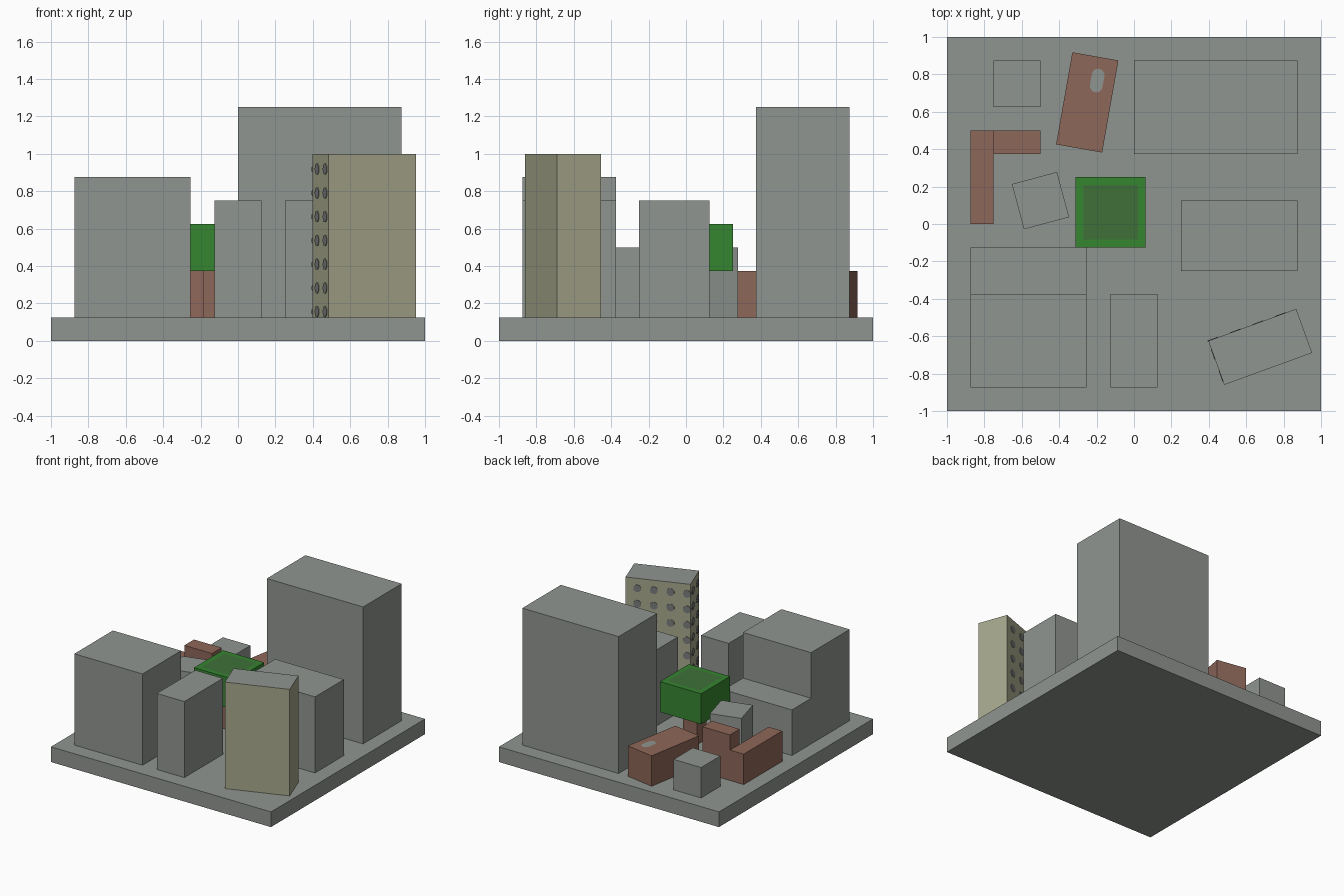
import bpy, bmesh, math
from mathutils import Matrix, Vector

if "Cube" in bpy.data.objects:
    bpy.data.objects.remove(bpy.data.objects["Cube"])


def material(name, rgb):
    m = bpy.data.materials.new(name)
    m.diffuse_color = (*rgb, 1)
    m.use_nodes = True
    m.node_tree.nodes["Principled BSDF"].inputs["Base Color"].default_value = m.diffuse_color
    return m


GRAY = material("concrete_gray", (0.28, 0.30, 0.28))
BRICK = material("brick_red", (0.27, 0.135, 0.10))
STONE = material("pale_yellow_stone", (0.38, 0.385, 0.26))
GLASS = material("window_gray", (0.19, 0.20, 0.20))
LEAF = material("leaf_green", (0.036, 0.235, 0.03))
DARK_LEAF = material("shaded_leaf_green", (0.05, 0.16, 0.04))
GROUND = 0.125


def finish(bm, name, *mats):
    mesh = bpy.data.meshes.new(name)
    bm.to_mesh(mesh)
    bm.free()
    for m in mats:
        mesh.materials.append(m)
    obj = bpy.data.objects.new(name, mesh)
    bpy.context.collection.objects.link(obj)
    return obj


def box(name, mat, center, size, z0, z1, turn=0):
    bm = bmesh.new()
    bmesh.ops.create_cube(bm, size=1)
    bm.transform(Matrix.Translation((*center, (z0 + z1) / 2))
                 @ Matrix.Rotation(math.radians(turn), 4, 'Z')
                 @ Matrix.Diagonal((*size, z1 - z0, 1)))
    return finish(bm, name, mat)


# Ground slab and plain gray blocks
box("ground_slab", GRAY, (0, 0), (2, 2), 0, GROUND)
box("tall_tower", GRAY, (0.4375, 0.625), (0.875, 0.5), GROUND, 1.25)
box("small_block", GRAY, (-0.625, 0.75), (0.25, 0.25), GROUND, 0.375)
box("turned_block", GRAY, (-0.5, 0.125), (0.25, 0.25), GROUND, 0.5, 15)
box("east_block", GRAY, (0.5625, -0.0625), (0.625, 0.375), GROUND, 0.75)
box("west_block_high", GRAY, (-0.565, -0.625), (0.62, 0.5), GROUND, 0.875)
box("west_block_low", GRAY, (-0.565, -0.25), (0.62, 0.25), GROUND, 0.5)
box("south_block", GRAY, (0, -0.625), (0.25, 0.5), GROUND, 0.75)

# Brick L-shaped house
box("brick_long_wing", BRICK, (-0.8125, 0.25), (0.125, 0.5), GROUND, 0.375)
box("brick_high_wing", BRICK, (-0.625, 0.4375), (0.25, 0.125), GROUND, 0.5)

# Turned brick house with a rounded roof patch
box("brick_house", BRICK, (-0.25, 0.65), (0.25, 0.5), GROUND, 0.375, -10)
bm = bmesh.new()
r = 0.034
outline = []
for i in range(16):
    a = math.pi * i / 7.5 if i < 8 else math.pi * (i - 1) / 7
    a = math.pi * (i % 8) / 7 + (math.pi if i > 7 else 0)
    outline.append(bm.verts.new((r * math.cos(a), r * math.sin(a) + (0.03 if i < 8 else -0.03), 0)))
bm.faces.new(outline)
bm.transform(Matrix.Translation((-0.197, 0.767, 0.378)) @ Matrix.Rotation(math.radians(-10), 4, 'Z'))
finish(bm, "roof_patch", GRAY)

# Tree: square trunk and crown with a darker inset on top
box("tree_trunk", BRICK, (-0.125, 0.0625), (0.125, 0.125), GROUND, 0.375)
crown = box("tree_crown", LEAF, (-0.125, 0.0625), (0.375, 0.375), 0.375, 0.625)
crown.data.materials.append(DARK_LEAF)
bm = bmesh.new()
bm.from_mesh(crown.data)
top = max(bm.faces, key=lambda f: f.calc_center_median().z)
bmesh.ops.inset_region(bm, faces=[top], thickness=0.06)
top.material_index = 1
bm.to_mesh(crown.data)
bm.free()

# Turned stone building with a gray roof
CENTER, TURN = (0.675, -0.657), 20
stone = box("stone_building", STONE, CENTER, (0.5, 0.25), GROUND, 1.0, TURN)
stone.data.materials.append(GRAY)
for p in stone.data.polygons:
    if p.normal.z > 0.5:
        p.material_index = 1

# Round windows on its back and left walls
bm = bmesh.new()


def window(pos, axis):
    rot = Vector((0, 0, 1)).rotation_difference(Vector(axis)).to_matrix().to_4x4()
    bmesh.ops.create_cone(bm, cap_ends=True, segments=10, radius1=0.031, radius2=0.031,
                          depth=0.006, matrix=Matrix.Translation(pos) @ rot)


for row in range(7):
    z = 0.918 - 0.127 * row
    for col in range(4):
        window((0.16 - 0.128 * col, 0.125, z), (0, 1, 0))
    for col in range(2):
        window((-0.25, 0.05 - 0.125 * col, z), (-1, 0, 0))
bm.transform(Matrix.Translation((*CENTER, 0)) @ Matrix.Rotation(math.radians(TURN), 4, 'Z'))
finish(bm, "round_windows", GLASS)
